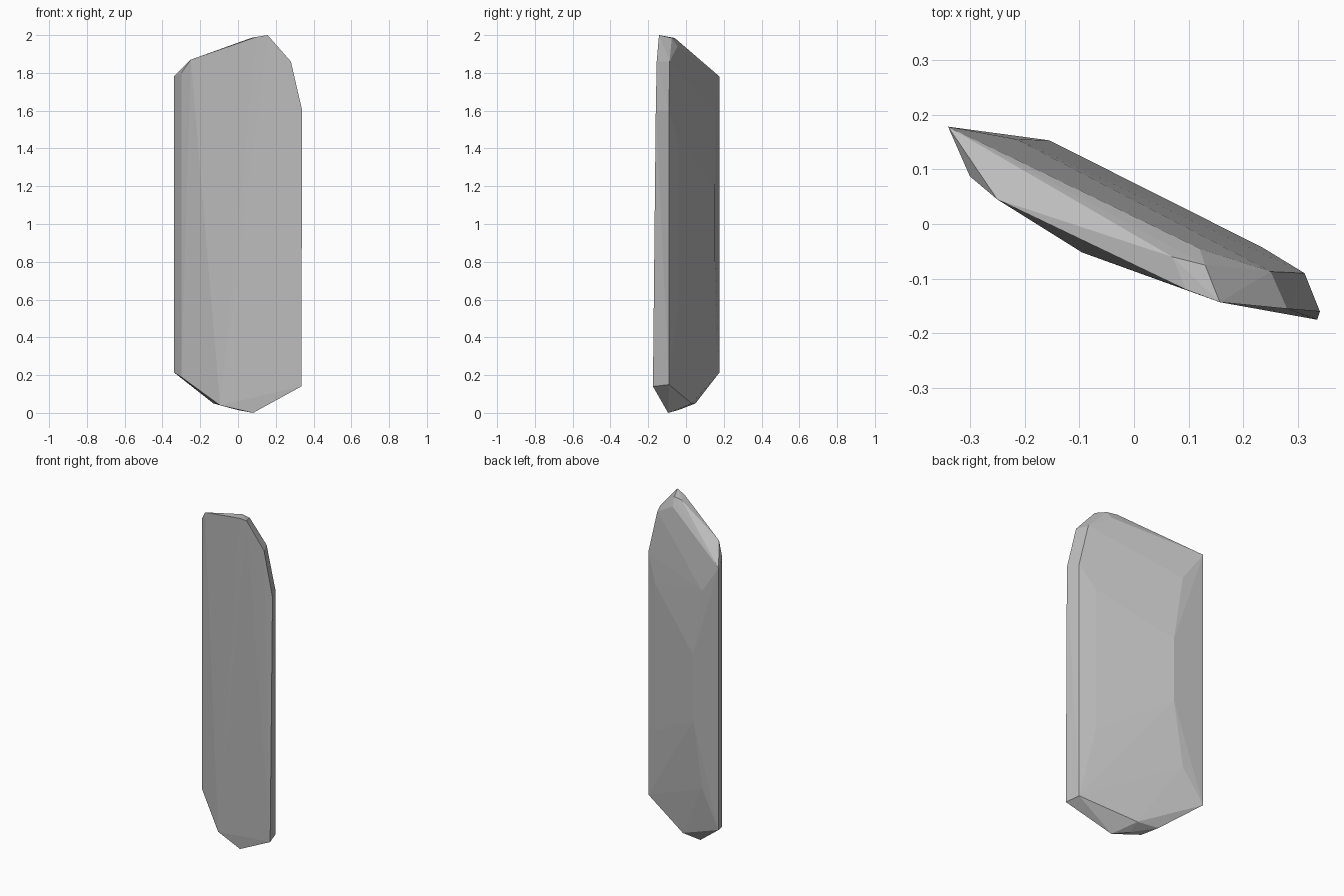
import bpy
import bmesh

cube = bpy.data.objects.get("Cube")
if cube:
    bpy.data.objects.remove(cube, do_unlink=True)

# One plain stone colour
stone = bpy.data.materials.new("grey stone")
stone.use_nodes = True
stone_colour = (0.5, 0.5, 0.5, 1)
stone.diffuse_color = stone_colour
bsdf = stone.node_tree.nodes["Principled BSDF"]
bsdf.inputs["Base Color"].default_value = stone_colour
bsdf.inputs["Roughness"].default_value = 0.9

# Upright edges of the slab: plan position, then lower and upper end
edges = [
    (-0.34, 0.178, 0.215, 1.78),     # outer right edge
    (-0.30, 0.087, 0.19, 1.80),      # right front bevel
    (-0.215, 0.155, 0.42, 1.60),     # back chamfer
    (-0.155, 0.153, 0.81, 1.20),     # back ridge
    (0.235, -0.043, 0.57, 1.45),     # back left ridge
    (0.312, -0.09, 0.15, 1.60),      # left back edge
]
corners = [(x, y, z) for x, y, low, high in edges for z in (low, high)]

# Left front edge leans slightly
corners += [(0.335, -0.175, 0.14), (0.34, -0.16, 1.60)]

# Chipped crown
corners += [
    (-0.25, 0.045, 1.87), (0.095, -0.12, 1.99), (0.157, -0.143, 2.0),
    (0.07, -0.06, 1.985), (0.13, -0.075, 1.985), (0.12, -0.045, 1.94),
    (0.28, -0.155, 1.86), (0.25, -0.087, 1.86),
]

# Pointed foot
corners += [
    (0.08, -0.095, 0), (0, -0.04, 0.015), (0, 0.03, 0.05),
    (-0.095, -0.052, 0.04), (-0.13, 0.05, 0.05),
]

# Wrap the corners into a faceted slab
bm = bmesh.new()
for co in corners:
    bm.verts.new(co)
hull = bmesh.ops.convex_hull(bm, input=bm.verts[:])
loose = [v for v in bm.verts if not v.link_faces]
bmesh.ops.delete(bm, geom=loose, context='VERTS')
bmesh.ops.recalc_face_normals(bm, faces=bm.faces[:])
mesh = bpy.data.meshes.new("stone_slab")
bm.to_mesh(mesh)
bm.free()
mesh.materials.append(stone)

slab = bpy.data.objects.new("stone_slab", mesh)
bpy.context.collection.objects.link(slab)
